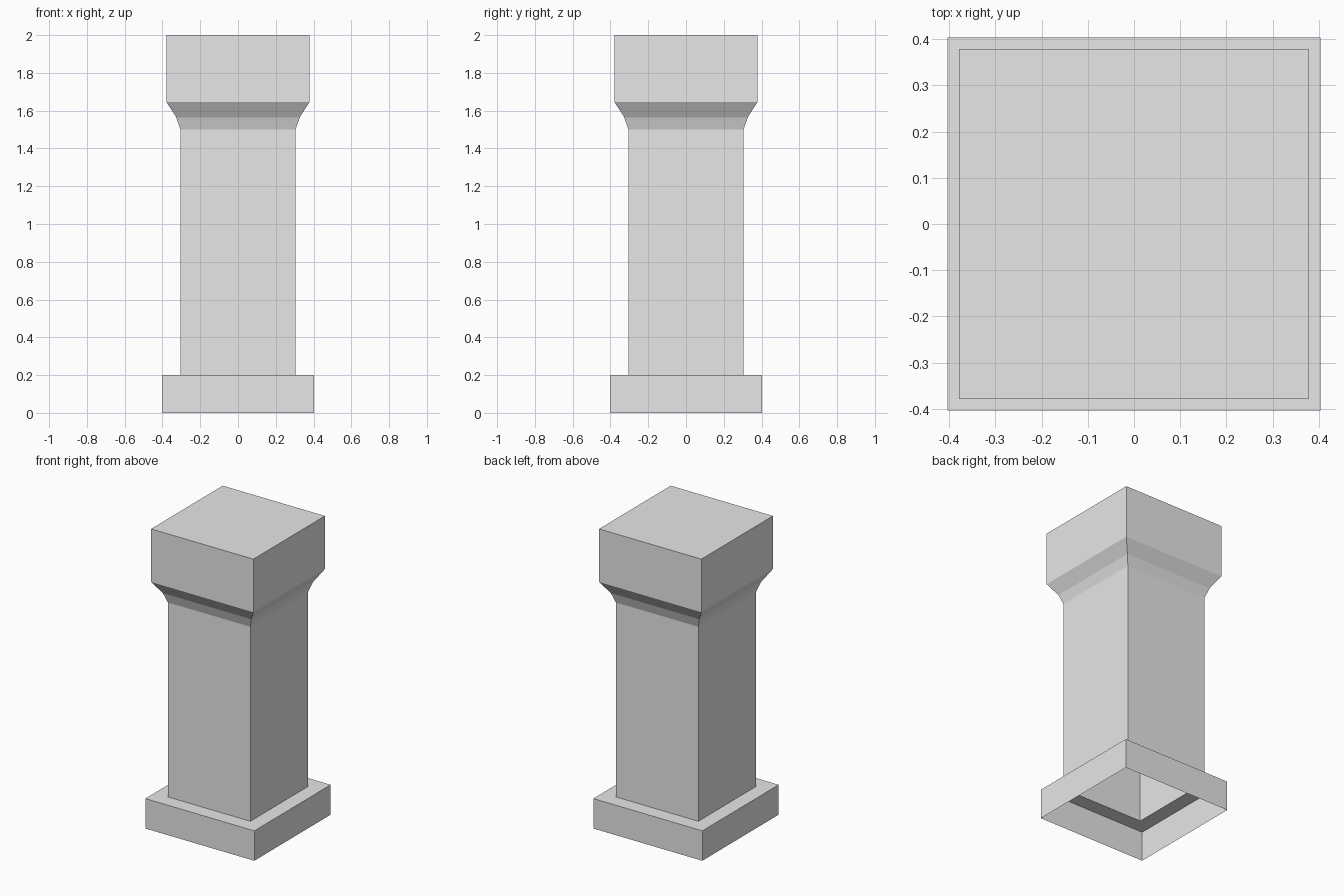
import bpy
import bmesh

default = bpy.data.objects.get("Cube")
if default:
    bpy.data.objects.remove(default, do_unlink=True)

# Plain stone grey
stone = bpy.data.materials.new("stone_grey")
stone.use_nodes = True
GREY = (0.8, 0.8, 0.8, 1.0)
stone.diffuse_color = GREY
stone.node_tree.nodes["Principled BSDF"].inputs["Base Color"].default_value = GREY

CORNERS = ((-1, -1), (1, -1), (1, 1), (-1, 1))


def square_shell(name, profile, close_top=False):
    """Thin square shell through (half width, height) rings, open below."""
    bm = bmesh.new()
    rings = [[bm.verts.new((x * half, y * half, z)) for x, y in CORNERS]
             for half, z in profile]
    for low, high in zip(rings, rings[1:]):
        for i in range(4):
            j = (i + 1) % 4
            bm.faces.new((low[i], low[j], high[j], high[i]))
    if close_top:
        bm.faces.new(rings[-1])
    mesh = bpy.data.meshes.new(name)
    bm.to_mesh(mesh)
    bm.free()
    mesh.materials.append(stone)
    obj = bpy.data.objects.new(name, mesh)
    bpy.context.collection.objects.link(obj)
    return obj


BASE, SHAFT, CAP = 0.403, 0.305, 0.378

# Hollow plinth with a ledge running in to the shaft
square_shell("plinth", [(BASE, 0), (BASE, 0.2), (SHAFT, 0.2)])

# Hollow square shaft
square_shell("shaft", [(SHAFT, 0.2), (SHAFT, 1.5)])

# Flared capital with a block top
square_shell("capital", [(SHAFT, 1.5), (0.327, 1.565), (CAP, 1.645), (CAP, 2.0)],
             close_top=True)
